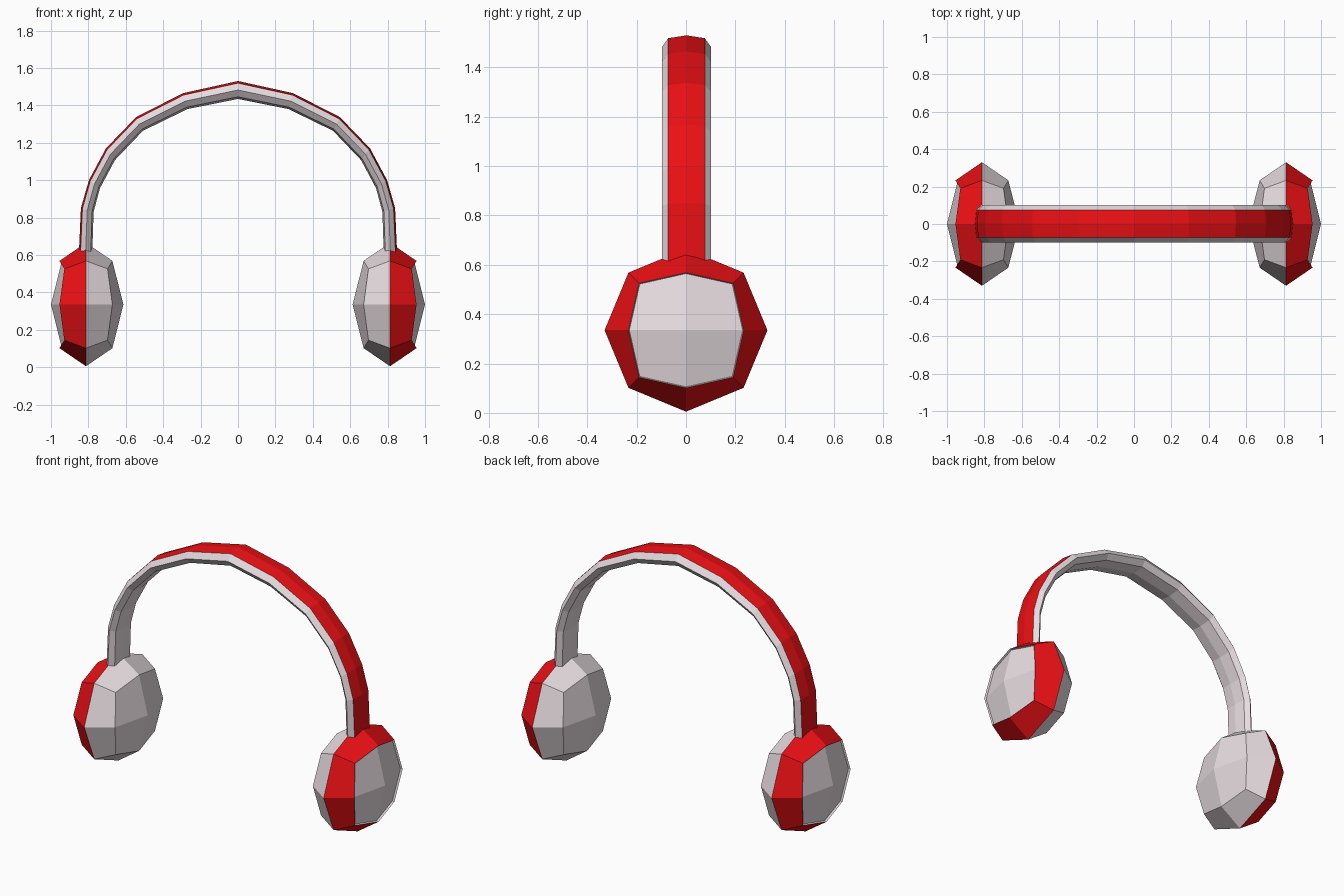
import bpy, bmesh
from mathutils import Vector

if "Cube" in bpy.data.objects:
    bpy.data.objects.remove(bpy.data.objects["Cube"])


def material(name, color):
    m = bpy.data.materials.new(name)
    m.diffuse_color = (*color, 1)
    m.use_nodes = True
    m.node_tree.nodes["Principled BSDF"].inputs["Base Color"].default_value = m.diffuse_color
    return m


PALE = material("pale_grey", (0.8, 0.72, 0.75))
RED = material("red", (0.83, 0.005, 0.007))


def finish(bm, name):
    bmesh.ops.recalc_face_normals(bm, faces=bm.faces)
    mesh = bpy.data.meshes.new(name)
    bm.to_mesh(mesh)
    bm.free()
    mesh.materials.append(PALE)
    mesh.materials.append(RED)
    obj = bpy.data.objects.new(name, mesh)
    bpy.context.collection.objects.link(obj)
    return obj


# Ear cups: once-subdivided cube pushed to a flattened ball, red outer rim, recessed cap
def ear_cup(name, side):
    centre = Vector((0.813 * side, 0, 0.335))
    bm = bmesh.new()
    bmesh.ops.create_cube(bm, size=2)
    bmesh.ops.subdivide_edges(bm, edges=bm.edges[:], cuts=1, use_grid_fill=True)
    for v in bm.verts:
        n = v.co.normalized()
        v.co = Vector((n.x * 0.2, n.y * 0.33, n.z * 0.33)) + centre
    bm.normal_update()
    cap = []
    for f in bm.faces:
        offset = [(v.co.x - centre.x) * side for v in f.verts]
        if min(offset) > 0.1:
            cap.append(f)
        elif min(offset) > -0.01:
            f.material_index = 1
    bmesh.ops.inset_region(bm, faces=cap, thickness=0.004, use_even_offset=True)
    for v in {v for f in cap for v in f.verts}:
        v.co.x -= 0.013 * side
    return finish(bm, name)


ear_cup("right_ear_cup", 1)
ear_cup("left_ear_cup", -1)

# Headband: flattened octagon section swept between outer and inner arch outlines
outer = [(0, 1.53), (0.294, 1.465), (0.545, 1.337), (0.706, 1.17),
         (0.797, 1.0), (0.84, 0.85), (0.852, 0.58)]
inner = [(0, 1.434), (0.27, 1.38), (0.508, 1.264), (0.658, 1.107),
         (0.738, 0.957), (0.772, 0.83), (0.78, 0.58)]
section = [(0, 1), (0.074, 0.76), (0.1, 0), (0.074, -0.76),
           (0, -1), (-0.074, -0.76), (-0.1, 0), (-0.074, 0.76)]


def mirrored(points):
    return [(-x, z) for x, z in points[:0:-1]] + points


bm = bmesh.new()
rings = []
for (ox, oz), (ix, iz) in zip(mirrored(outer), mirrored(inner)):
    rings.append([bm.verts.new(((ox + ix) / 2 + t * (ox - ix) / 2, y + 0.002,
                                (oz + iz) / 2 + t * (oz - iz) / 2))
                  for y, t in section])
for a, b in zip(rings, rings[1:]):
    for i in range(8):
        j = (i + 1) % 8
        face = bm.faces.new((a[i], a[j], b[j], b[i]))
        face.material_index = 1 if i in (0, 7) else 0
bm.faces.new(rings[0])
bm.faces.new(rings[-1])
finish(bm, "headband")
